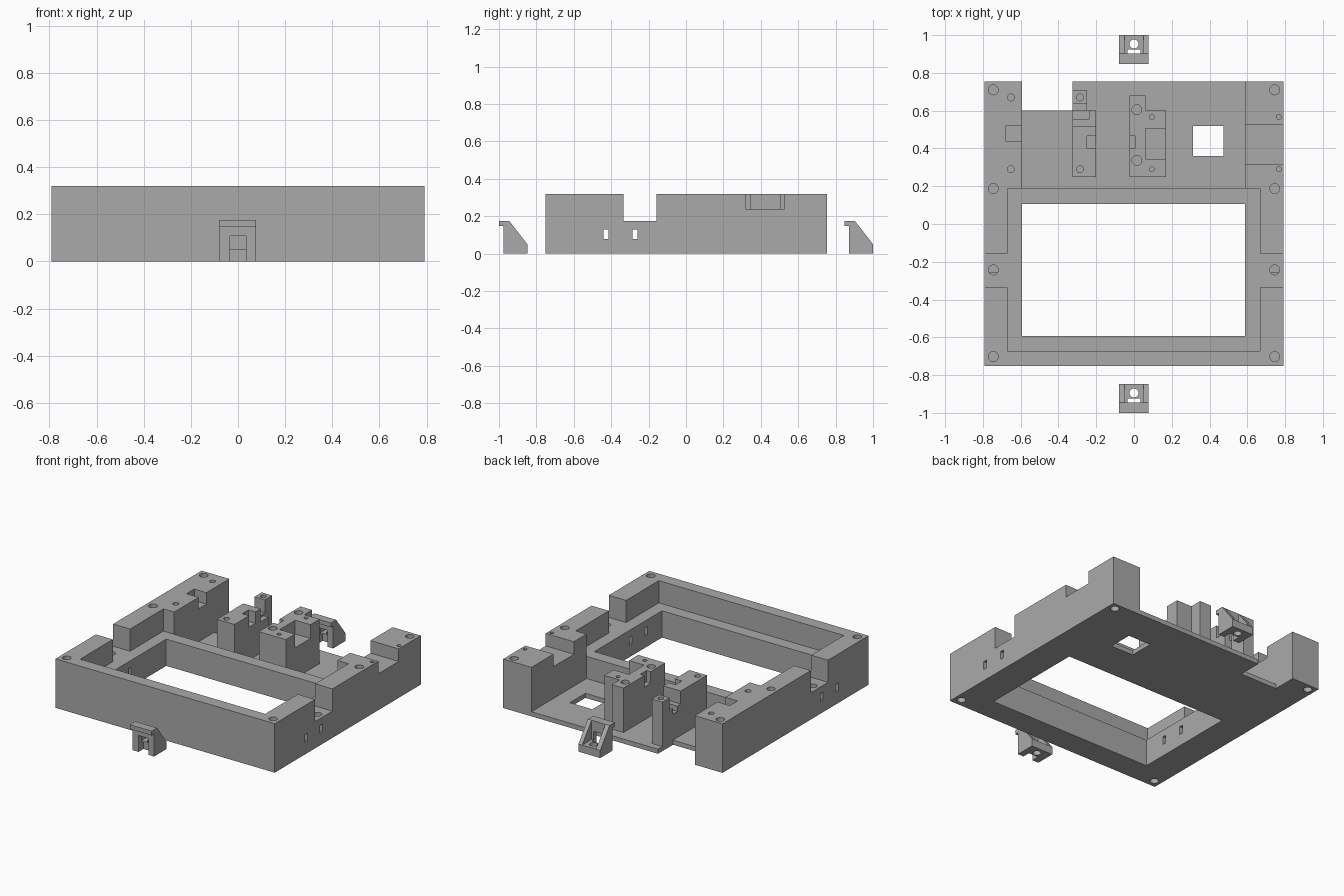
import bpy, bmesh, math
from mathutils import Matrix, Vector

if "Cube" in bpy.data.objects:
    bpy.data.objects.remove(bpy.data.objects["Cube"])

grey = bpy.data.materials.new("plain grey")
grey.diffuse_color = (0.40, 0.40, 0.40, 1)
grey.use_nodes = True
grey.node_tree.nodes["Principled BSDF"].inputs["Base Color"].default_value = grey.diffuse_color


def add_object(name, bm):
    bmesh.ops.recalc_face_normals(bm, faces=bm.faces)
    mesh = bpy.data.meshes.new(name)
    bm.to_mesh(mesh)
    bm.free()
    mesh.materials.append(grey)
    ob = bpy.data.objects.new(name, mesh)
    bpy.context.collection.objects.link(ob)
    return ob


def prism(name, pts, lo, hi, axis="z"):
    """Extrude a closed outline along z, or a (y, z) outline along x."""
    bm = bmesh.new()
    place = (lambda a, b, h: (a, b, h)) if axis == "z" else (lambda a, b, h: (h, a, b))
    face = bm.faces.new([bm.verts.new(place(a, b, lo)) for a, b in pts])
    new = bmesh.ops.extrude_face_region(bm, geom=[face])["geom"]
    move = Vector(place(0, 0, hi - lo))
    bmesh.ops.translate(bm, vec=move, verts=[v for v in new if isinstance(v, bmesh.types.BMVert)])
    return add_object(name, bm)


def box(name, x0, x1, y0, y1, z0, z1):
    return prism(name, [(x0, y0), (x1, y0), (x1, y1), (x0, y1)], z0, z1)


def rod(x, y, r, z0, z1):
    bm = bmesh.new()
    bmesh.ops.create_cone(bm, cap_ends=True, segments=32, radius1=r, radius2=r, depth=z1 - z0,
                          matrix=Matrix.Translation((x, y, (z0 + z1) / 2)))
    return add_object("hole_cutter", bm)


def combine(ob, other, operation):
    mod = ob.modifiers.new("cut", "BOOLEAN")
    mod.operation, mod.solver, mod.object = operation, "EXACT", other
    bpy.context.view_layer.update()
    mesh = bpy.data.meshes.new_from_object(ob.evaluated_get(bpy.context.evaluated_depsgraph_get()))
    ob.modifiers.clear()
    ob.data = mesh
    bpy.data.objects.remove(other)


def cut_box(ob, *dims):
    combine(ob, box("box_cutter", *dims), "DIFFERENCE")


def cut_hole(ob, x, y, r, z0, z1):
    combine(ob, rod(x, y, r, z0, z1), "DIFFERENCE")


W, TOP, LEDGE, FLOOR = 0.792, 0.32, 0.175, 0.03

# Frame: outer block, front window, ledge pocket and rear bay
frame = box("frame", -W, W, -0.752, 0.755, 0, TOP)
cut_box(frame, -0.592, 0.588, -0.592, 0.105, -0.1, 0.5)
cut_box(frame, -0.67, 0.667, -0.672, 0.187, LEDGE, 0.5)
cut_box(frame, -0.592, 0.588, 0.187, 0.9, FLOOR, 0.5)
cut_box(frame, -0.592, -0.326, 0.6, 0.9, -0.1, 0.5)
cut_box(frame, 0.313, 0.475, 0.36, 0.52, -0.1, 0.1)
# Notch across both side walls, right saddle, left recess
cut_box(frame, -1, 1, -0.335, -0.157, LEDGE, 0.5)
cut_box(frame, 0.5, 1, 0.317, 0.527, 0.238, 0.5)
cut_box(frame, -0.68, -0.5, 0.44, 0.52, 0.245, 0.5)
# Tie slots through the side walls
for y in (-0.427, -0.272):
    cut_box(frame, -1, 1, y - 0.013, y + 0.013, 0.077, 0.13)
# Blind round holes in the top and underside, plus small screw holes
for x in (-0.745, 0.745):
    for y in (-0.702, 0.187, 0.71):
        cut_hole(frame, x, y, 0.026, TOP - 0.06, 0.5)
    cut_hole(frame, x, -0.243, 0.026, LEDGE - 0.06, 0.4)
    for y in (-0.702, 0.71):
        cut_hole(frame, x, y, 0.026, -0.1, 0.06)
for y in (0.29, 0.67):
    cut_hole(frame, -0.652, y, 0.018, 0.2, 0.5)
for y in (0.29, 0.567):
    cut_hole(frame, 0.767, y, 0.013, 0.2, 0.5)

# Left switch mount with a rear post
left_mount = prism("left_mount", [(-0.326, 0.25), (-0.2, 0.25), (-0.2, 0.6), (-0.25, 0.6),
                                  (-0.25, 0.71), (-0.326, 0.71)], FLOOR, TOP)
cut_box(left_mount, -0.4, -0.1, 0.52, 0.635, 0.235, 0.5)
cut_box(left_mount, -0.4, -0.235, 0.555, 0.6, 0.2, 0.5)
cut_box(left_mount, -0.25, -0.1, 0.4, 0.465, 0.245, 0.5)
for y in (0.29, 0.67):
    cut_hole(left_mount, -0.286, y, 0.018, 0.2, 0.5)

# Right switch mount with a side pocket
right_mount = prism("right_mount", [(-0.025, 0.25), (0.17, 0.25), (0.17, 0.6), (0.06, 0.6),
                                    (0.06, 0.68), (-0.025, 0.68)], FLOOR, TOP)
cut_box(right_mount, 0.06, 0.3, 0.345, 0.505, 0.23, 0.5)
cut_box(right_mount, -0.1, 0.005, 0.4, 0.465, 0.245, 0.5)
for y in (0.29, 0.567):
    cut_hole(right_mount, 0.094, y, 0.013, 0.2, 0.5)
for y in (0.337, 0.605):
    cut_hole(right_mount, 0.015, y, 0.026, TOP - 0.06, 0.5)

# Two separate clips: hooked wedge, hollowed ramp, front slot, screw hole
for name, y in (("front_clip", -1.0), ("rear_clip", 0.848)):
    outline = [(0, LEDGE), (0, 0.147), (0.024, 0.147), (0.024, 0), (0.152, 0),
               (0.152, 0.05), (0.055, LEDGE)]
    clip = prism(name, [(y + a, b) for a, b in outline], -0.08, 0.077, "x")
    cut_box(clip, -0.05, 0.05, y + 0.055, y + 0.3, 0.05, 0.3)
    cut_box(clip, -0.035, 0.035, y - 0.1, y + 0.075, -0.1, 0.107)
    cut_hole(clip, 0, y + 0.105, 0.024, -0.1, 0.1)

# Crisp edges with smooth bores
for ob in bpy.context.scene.objects:
    ob.select_set(True)
    bpy.context.view_layer.objects.active = ob
bpy.ops.object.shade_smooth_by_angle(angle=math.radians(30))
